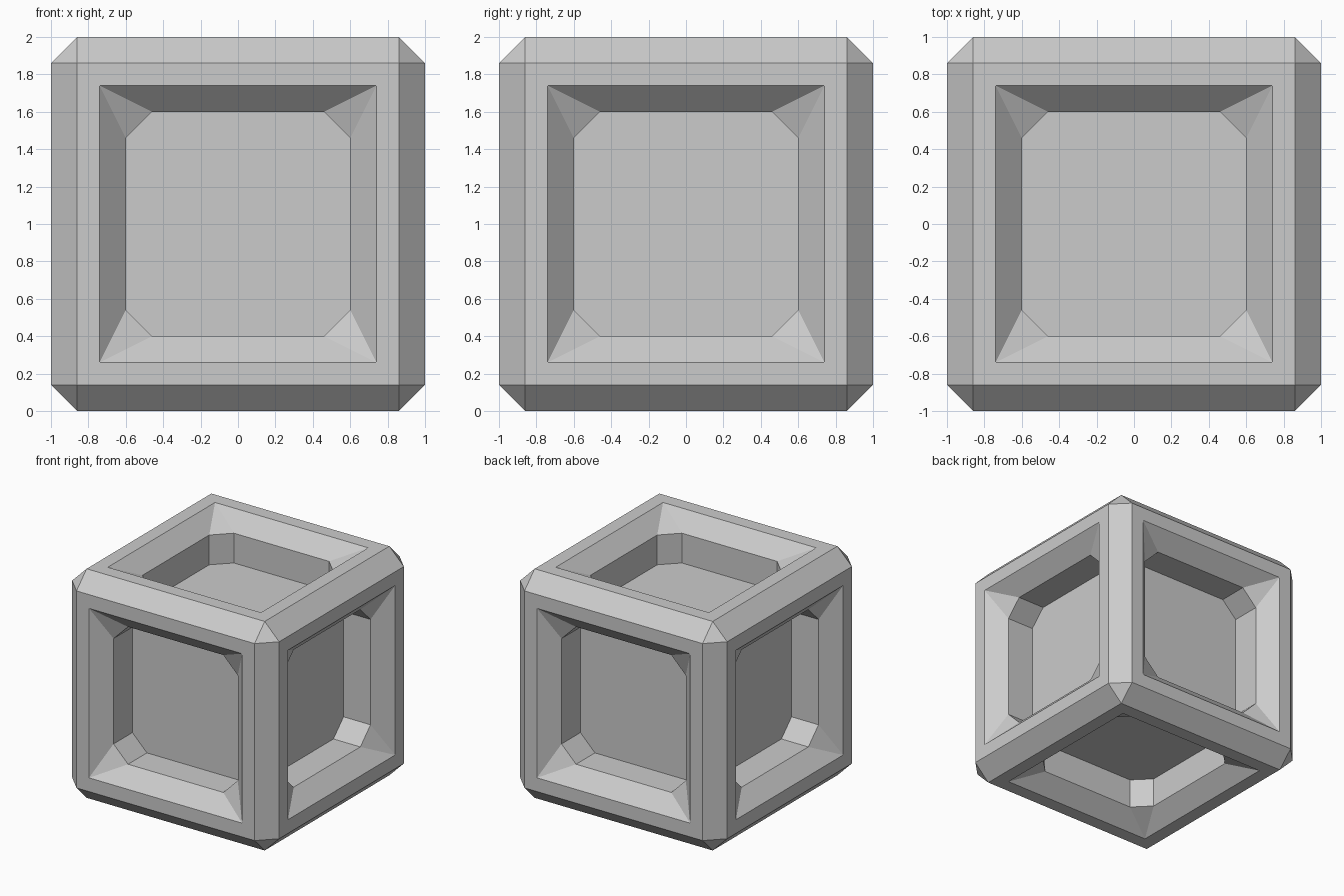
import bpy, bmesh
from math import pi
from mathutils import Matrix, Vector

if "Cube" in bpy.data.objects:
    bpy.data.objects.remove(bpy.data.objects["Cube"])

CH = 0.14                 # chamfer size used everywhere
RIM, HOLE = 0.74, 0.60    # half widths of the rim square and of the opening


def make_object(bm, name):
    bmesh.ops.recalc_face_normals(bm, faces=bm.faces)
    mesh = bpy.data.meshes.new(name)
    bm.to_mesh(mesh)
    bm.free()
    obj = bpy.data.objects.new(name, mesh)
    obj.location.z = 1
    bpy.context.collection.objects.link(obj)
    return obj


def add_opening(bm, rot):
    """Flat rim, sloped funnel and octagonal tunnel on one side of the cube."""
    def face(*pts):
        bm.faces.new([bm.verts.new(rot @ Vector(p)) for p in pts])

    o, c = 1 - CH, HOLE - CH
    for k in range(4):
        q = Matrix.Rotation(k * pi / 2, 3, 'Z')

        def quad(*pts):
            face(*[q @ Vector(p) for p in pts])

        # rim strip, funnel slope, funnel corner
        quad((o, -o, 1), (o, o, 1), (RIM, RIM, 1), (RIM, -RIM, 1))
        quad((RIM, -RIM, 1), (RIM, RIM, 1), (HOLE, c, o), (HOLE, -c, o))
        quad((RIM, RIM, 1), (c, HOLE, o), (HOLE, c, o))
        # straight and diagonal tunnel walls
        quad((HOLE, -c, o), (HOLE, c, o), (HOLE, c, HOLE), (HOLE, -c, HOLE))
        quad((HOLE, c, o), (c, HOLE, o), (c, HOLE, HOLE), (HOLE, c, HOLE))


# frame: chamfered cube shell with an opening on each of the six sides
bm = bmesh.new()
bmesh.ops.create_cube(bm, size=2)
bmesh.ops.bevel(bm, geom=bm.edges[:], offset=CH, segments=1,
                affect='EDGES', profile=0.5)
sides = [f for f in bm.faces if f.calc_area() > 2]
bmesh.ops.delete(bm, geom=sides, context='FACES_ONLY')
for k in range(4):
    add_opening(bm, Matrix.Rotation(k * pi / 2, 3, 'X'))
for s in (-1, 1):
    add_opening(bm, Matrix.Rotation(s * pi / 2, 3, 'Y'))
bmesh.ops.remove_doubles(bm, verts=bm.verts, dist=0.001)
bmesh.ops.holes_fill(bm, edges=[e for e in bm.edges if e.is_boundary], sides=3)
make_object(bm, "crate_frame")

# core: inner cube forming the recessed panels
bm = bmesh.new()
bmesh.ops.create_cube(bm, size=2 * HOLE)
make_object(bm, "crate_core")
